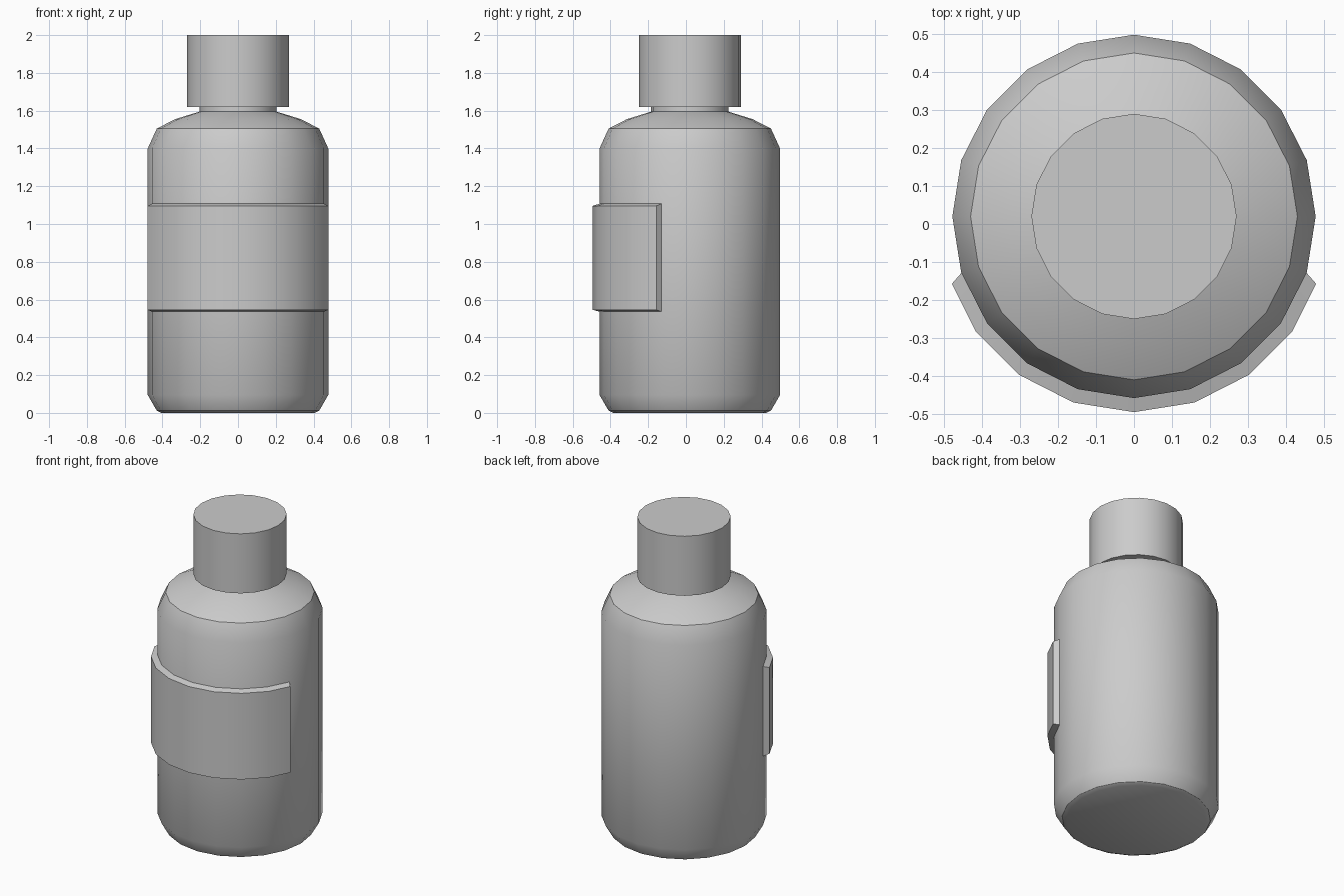
import bpy, bmesh, math

if "Cube" in bpy.data.objects:
    bpy.data.objects.remove(bpy.data.objects["Cube"])

SIDES = 20
CY = 0.02  # bottle axis sits slightly behind the origin


def polar(r, deg, z):
    # angle measured from the front (-y) direction
    a = math.radians(deg)
    return (r * math.sin(a), CY - r * math.cos(a), z)


def finish(name, bm):
    bmesh.ops.recalc_face_normals(bm, faces=bm.faces)
    mesh = bpy.data.meshes.new(name)
    bm.to_mesh(mesh)
    bm.free()
    obj = bpy.data.objects.new(name, mesh)
    bpy.context.collection.objects.link(obj)
    bpy.ops.object.select_all(action='DESELECT')
    obj.select_set(True)
    bpy.context.view_layer.objects.active = obj
    bpy.ops.object.shade_smooth_by_angle(angle=math.radians(30))
    return obj


def skin(name, rings, closed):
    # bridge consecutive rings of points and cap both ends
    bm = bmesh.new()
    rows = [[bm.verts.new(p) for p in ring] for ring in rings]
    for a, b in zip(rows, rows[1:]):
        n = len(a)
        for i in range(n if closed else n - 1):
            j = (i + 1) % n
            bm.faces.new((a[i], a[j], b[j], b[i]))
    bm.faces.new(rows[0])
    bm.faces.new(rows[-1])
    return finish(name, bm)


def lathe(name, profile):
    step = 360 / SIDES
    return skin(name, [[polar(r, i * step, z) for i in range(SIDES)]
                       for r, z in profile], True)


# Bottle body with bevelled base, rounded shoulder and short neck
lathe("bottle_body", [(0.405, 0.0), (0.43, 0.012), (0.478, 0.095),
                      (0.478, 1.40), (0.43, 1.505), (0.333, 1.555),
                      (0.204, 1.595), (0.204, 1.63)])

# Cap
lathe("cap", [(0.27, 1.62), (0.27, 2.0)])

# Raised wrap-around label on the front, with bevelled rim
sections = []
for k in range(-4, 5):
    inner = k * 18
    outer = math.copysign(69.7, k) if abs(k) == 4 else inner
    r_out = 0.511 if abs(k) == 4 else 0.515
    sections.append([polar(0.476, inner, 0.535), polar(r_out, outer, 0.546),
                     polar(r_out, outer, 1.096), polar(0.476, inner, 1.108)])
skin("label", sections, True)
